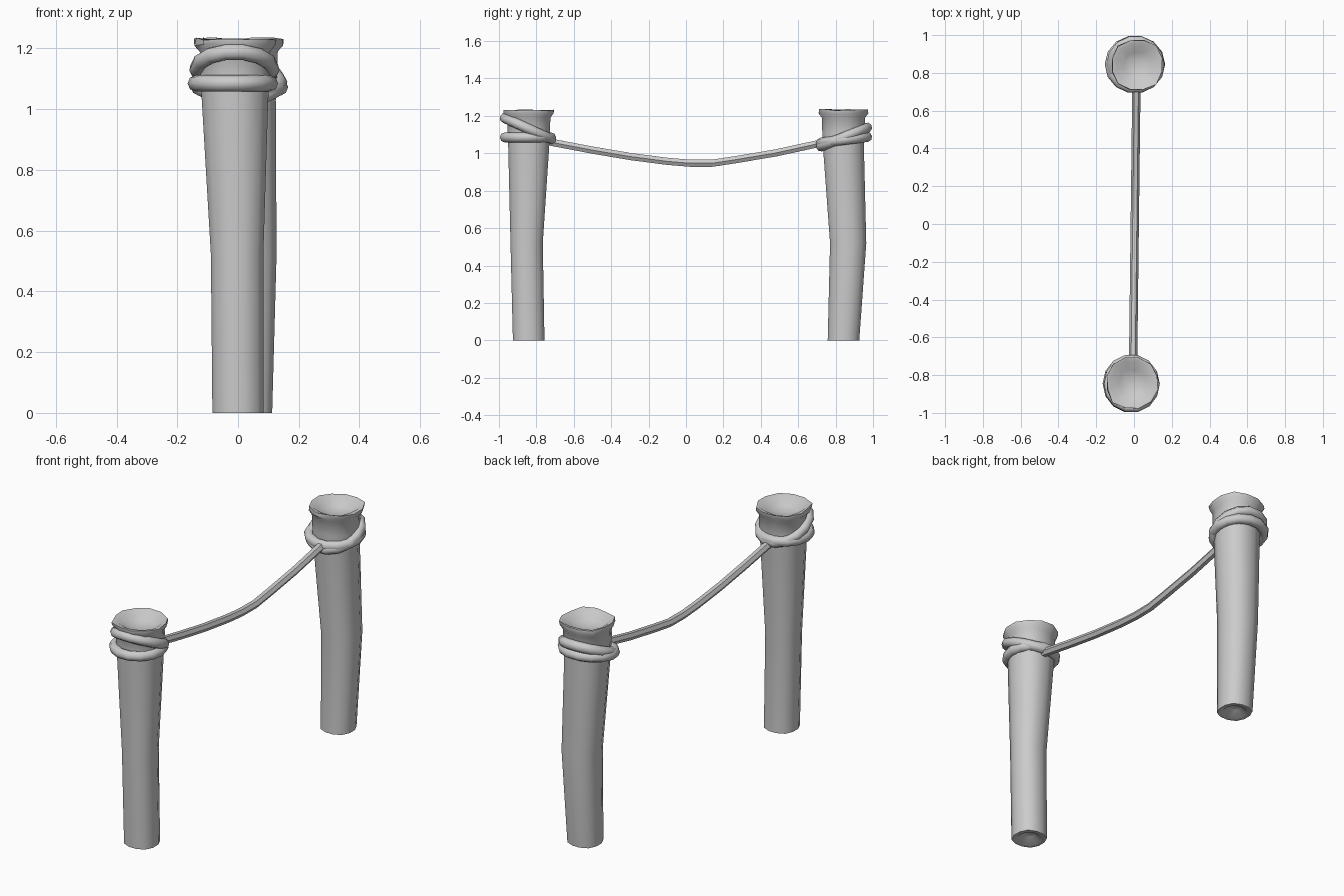
import bpy, bmesh, random
from math import sin, cos, pi

if "Cube" in bpy.data.objects:
    bpy.data.objects.remove(bpy.data.objects["Cube"])

random.seed(4)
SIDES = 12


def smooth(obj, angle):
    bpy.ops.object.select_all(action='DESELECT')
    obj.select_set(True)
    bpy.context.view_layer.objects.active = obj
    bpy.ops.object.shade_smooth_by_angle(angle=angle)


def post(name, rings):
    """Loft (x, y, z, radius, wobble) rings into a closed wooden post."""
    bm = bmesh.new()
    loops = []
    for cx, cy, z, r, wob in rings:
        loop = []
        for i in range(SIDES):
            a = 2 * pi * (i + 0.5) / SIDES
            # slightly squarish section
            k = r * (1.01 - 0.035 * cos(4 * a)) + random.uniform(-wob, wob)
            dz = random.uniform(-wob, wob)
            loop.append(bm.verts.new((cx + k * cos(a), cy + k * sin(a), z + dz)))
        loops.append(loop)
    for lo, hi in zip(loops, loops[1:]):
        for i in range(SIDES):
            j = (i + 1) % SIDES
            bm.faces.new((lo[i], lo[j], hi[j], hi[i]))
    bm.faces.new(loops[0][::-1])
    bm.faces.new(loops[-1])
    bmesh.ops.recalc_face_normals(bm, faces=bm.faces)
    me = bpy.data.meshes.new(name)
    bm.to_mesh(me)
    bm.free()
    obj = bpy.data.objects.new(name, me)
    bpy.context.collection.objects.link(obj)
    smooth(obj, 0.75)


def tube(name, points, radius, closed, res):
    cu = bpy.data.curves.new(name, 'CURVE')
    cu.dimensions = '3D'
    cu.bevel_depth = radius
    cu.bevel_resolution = res
    cu.use_fill_caps = True
    sp = cu.splines.new('POLY')
    sp.points.add(len(points) - 1)
    for p, co in zip(sp.points, points):
        p.co = (*co, 1)
    sp.use_cyclic_u = closed
    obj = bpy.data.objects.new(name, cu)
    bpy.context.collection.objects.link(obj)
    bpy.ops.object.select_all(action='DESELECT')
    obj.select_set(True)
    bpy.context.view_layer.objects.active = obj
    bpy.ops.object.convert(target='MESH')
    return bpy.context.view_layer.objects.active


def wrap(name, cx, cy, rx, ry, z, tilt, n=14):
    """Rope loop round a post; tilt raises its +y side."""
    pts = []
    for i in range(n):
        a = 2 * pi * i / n
        pts.append((cx + rx * cos(a), cy + ry * sin(a), z + tilt * sin(a)))
    smooth(tube(name, pts, 0.027, True, 2), 1.0)


# posts: hollowed underside, bent shaft, flared rim, dished top
def post_rings(base, mid, neck):
    (bx, by), (mx, my, mr), (nx, ny) = base, mid, neck
    return [(bx, by, 0.03, 0.03, 0), (bx, by, 0.0, 0.065, 0), (bx, by, 0.0, 0.088, 0),
            (mx, my, 0.52, mr, 0), (nx, ny, 1.03, 0.114, 0), (nx, ny, 1.11, 0.118, 0),
            (nx, ny, 1.19, 0.121, 0), (nx, ny, 1.212, 0.137, 0.003),
            (nx, ny, 1.232, 0.138, 0.005), (nx, ny, 1.228, 0.118, 0.003),
            (nx, ny, 1.195, 0.07, 0), (nx, ny, 1.185, 0.02, 0)]


post("front_post", post_rings((0.0, -0.841), (-0.003, -0.852, 0.09), (-0.01, -0.841)))
post("back_post", post_rings((0.028, 0.842), (0.03, 0.867, 0.101), (0.015, 0.842)))

# rope wraps
wrap("front_wrap_level", -0.017, -0.845, 0.122, 0.127, 1.085, 0.0)
wrap("front_wrap_slanted", -0.012, -0.845, 0.122, 0.128, 1.132, -0.058)
wrap("back_wrap_level", 0.005, 0.845, 0.133, 0.127, 1.072, 0.016)
wrap("back_wrap_slanted", 0.008, 0.845, 0.128, 0.127, 1.087, 0.052)

# sagging rope between the posts
sag = [(-0.80, 1.075), (-0.70, 1.055), (-0.5, 1.017), (-0.3, 0.983), (-0.1, 0.957),
       (0.02, 0.947), (0.14, 0.947), (0.26, 0.965), (0.48, 1.002), (0.70, 1.05), (0.80, 1.07)]
rope = tube("hanging_rope", [(0.004 + 0.012 * y, y, z) for y, z in sag], 0.022, False, 1)
smooth(rope, 0.6)
